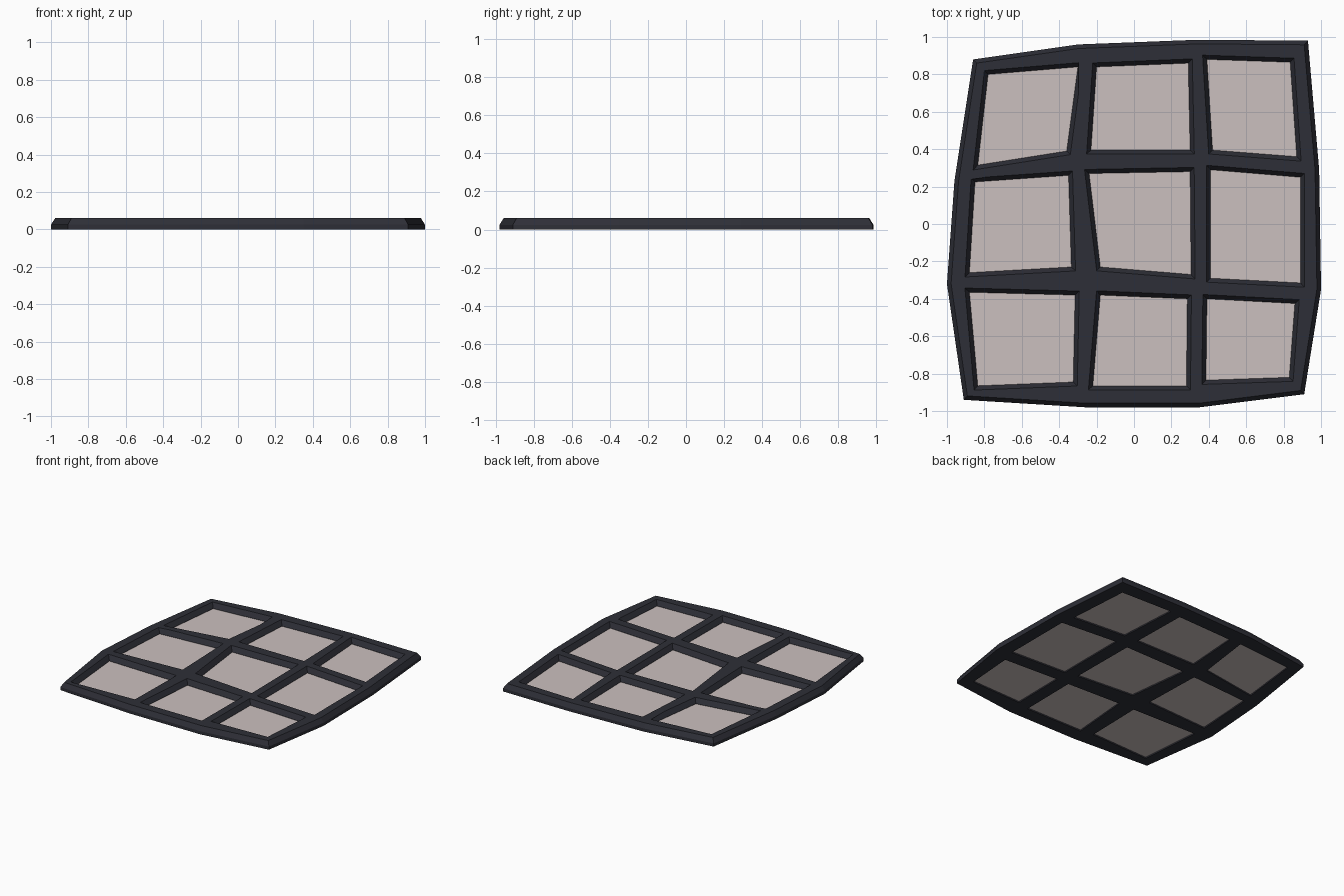
import bpy, bmesh
from mathutils import Vector

if "Cube" in bpy.data.objects:
    bpy.data.objects.remove(bpy.data.objects["Cube"])

def material(name, col):
    m = bpy.data.materials.new(name)
    m.diffuse_color = (*col, 1)
    m.use_nodes = True
    m.node_tree.nodes["Principled BSDF"].inputs["Base Color"].default_value = m.diffuse_color
    return m

dark = material("dark frame", (0.027, 0.028, 0.038))
glass = material("pale pane", (0.60, 0.53, 0.52))

# outline points, clockwise from the top left corner (three segments per side)
OUT = [(-.86, .88), (-.30, .96), (.34, .985), (.93, .98), (.99, .29), (1, -.35),
       (.91, -.91), (.35, -.98), (-.26, -.98), (-.91, -.94), (-1, -.32), (-.96, .23)]
# openings by row from the top: TL, TR, BR, BL corners
HOLES = [
    [(-.78, .80), (-.30, .84), (-.36, .39), (-.835, .315)],
    [(-.20, .84), (.29, .86), (.30, .395), (-.23, .395)],
    [(.39, .88), (.835, .865), (.87, .36), (.42, .395)],
    [(-.85, .225), (-.35, .26), (-.335, -.23), (-.88, -.26)],
    [(-.24, .27), (.30, .28), (.305, -.27), (-.18, -.23)],
    [(.41, .29), (.89, .25), (.89, -.315), (.41, -.29)],
    [(-.88, -.365), (-.315, -.38), (-.325, -.845), (-.835, -.865)],
    [(-.18, -.38), (.285, -.40), (.28, -.865), (-.22, -.865)],
    [(.39, -.40), (.86, -.425), (.83, -.82), (.385, -.835)]]
Z0, ZM, Z1, BEV = 0.0, 0.025, 0.06, 0.022

def offset(pts, d):
    """Move each edge of a clockwise loop outward by d (inward if negative)."""
    res, n = [], len(pts)
    for i in range(n):
        p = Vector(pts[i])
        a = (p - Vector(pts[i - 1])).normalized()
        b = (Vector(pts[(i + 1) % n]) - p).normalized()
        na, nb = Vector((-a.y, a.x)), Vector((-b.y, b.x))
        res.append(p + (na + nb) * d / (1 + na.dot(nb)))
    return res

def make(name, bm, mat):
    bmesh.ops.remove_doubles(bm, verts=bm.verts, dist=1e-5)
    bmesh.ops.recalc_face_normals(bm, faces=bm.faces)
    me = bpy.data.meshes.new(name)
    bm.to_mesh(me)
    bm.free()
    me.materials.append(mat)
    ob = bpy.data.objects.new(name, me)
    bpy.context.collection.objects.link(ob)

def quad(bm, pts):
    bm.faces.new([bm.verts.new((p[0], p[1], z)) for p, z in pts])

def wall(bm, a, za, b, zb):
    n = len(a)
    for i in range(n):
        j = (i + 1) % n
        quad(bm, [(a[i], za), (a[j], za), (b[j], zb), (b[i], zb)])

# 4 x 4 bar crossings: outline points outside, averaged opening corners inside
def nodes(outline):
    g = {}
    for k in range(12):
        s, t = divmod(k, 3)
        g[[(0, t), (t, 3), (3, 3 - t), (3 - t, 0)][s]] = outline[k]
    for r in (1, 2):
        for c in (1, 2):
            corners = [HOLES[(r - 1) * 3 + c - 1][2], HOLES[(r - 1) * 3 + c][3],
                       HOLES[r * 3 + c - 1][1], HOLES[r * 3 + c][0]]
            g[r, c] = sum((Vector(p) for p in corners), Vector((0, 0))) / 4
    return g

# warped lattice frame with chamfered upper edges
bm = bmesh.new()
out_top = offset(OUT, -BEV)
wall(bm, OUT, Z0, OUT, ZM)
wall(bm, OUT, ZM, out_top, Z1)
for outline, z, d in ((OUT, Z0, 0), (out_top, Z1, BEV)):
    g = nodes(outline)
    for i, h in enumerate(HOLES):
        r, c = divmod(i, 3)
        ring = [g[r, c], g[r, c + 1], g[r + 1, c + 1], g[r + 1, c]]
        wall(bm, ring, z, offset(h, d), z)
for h in HOLES:
    wall(bm, h, Z0, h, ZM)
    wall(bm, h, ZM, offset(h, BEV), Z1)
make("lattice_frame", bm, dark)

# thin panes set into the openings
for i, h in enumerate(HOLES):
    bm = bmesh.new()
    p = offset(h, 0.006)
    quad(bm, [(q, 0.010) for q in p])
    quad(bm, [(q, 0.020) for q in p])
    wall(bm, p, 0.010, p, 0.020)
    make(f"pane_{i + 1}", bm, glass)
